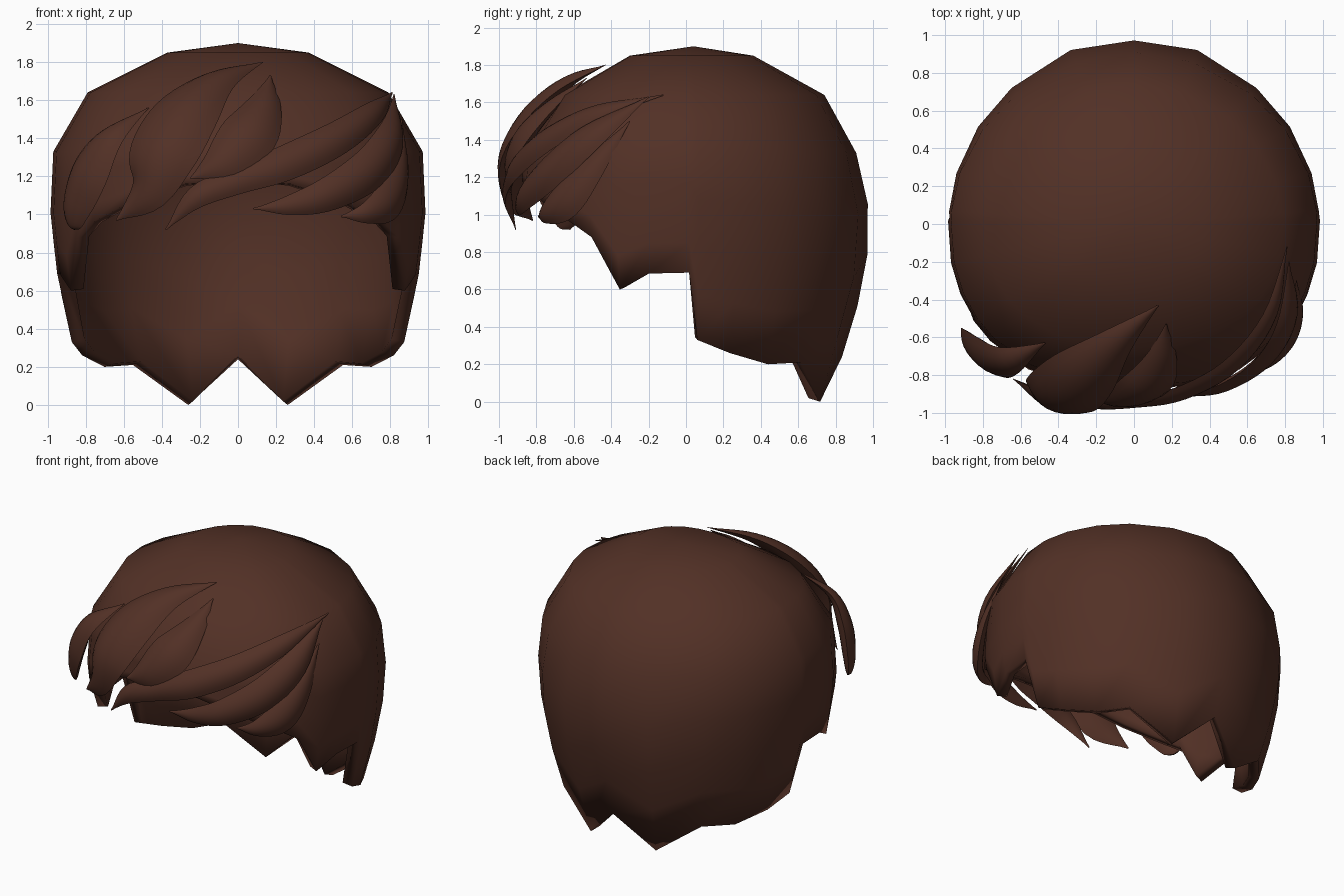
import bpy, bmesh, math
from mathutils import Vector

if "Cube" in bpy.data.objects:
    bpy.data.objects.remove(bpy.data.objects["Cube"])

brown = bpy.data.materials.new("dark brown hair")
brown.diffuse_color = (0.085, 0.030, 0.019, 1)
brown.use_nodes = True
brown.node_tree.nodes["Principled BSDF"].inputs["Base Color"].default_value = brown.diffuse_color


def finish(bm, name, angle):
    me = bpy.data.meshes.new(name)
    bm.to_mesh(me)
    bm.free()
    me.materials.append(brown)
    ob = bpy.data.objects.new(name, me)
    bpy.context.collection.objects.link(ob)
    bpy.context.view_layer.objects.active = ob
    ob.select_set(True)
    bpy.ops.object.shade_smooth_by_angle(angle=math.radians(angle))
    ob.select_set(False)
    return ob


# Head envelope: z, half width, back depth, front depth
LEVELS = [(1.85, .37, .36, .30), (1.64, .79, .74, .66), (1.33, .97, .91, .86),
          (1.0, .985, .985, .90), (.65, .945, .96, .88), (.33, .875, .86, .80),
          (0, .78, .765, .70)]


def envelope(phi, z):
    for hi, lo in zip(LEVELS, LEVELS[1:]):
        if z >= lo[0]:
            break
    t = (hi[0] - z) / (hi[0] - lo[0])
    a, back, front = [h + (l - h) * t for h, l in zip(hi[1:], lo[1:])]
    s, c = math.sin(phi), math.cos(phi)
    b, n = (back, 1.95) if c > 0 else (front, 2.25)
    r = (abs(s / a) ** n + abs(c / b) ** n) ** (-1 / n)
    return (r * s, r * c, z)


# Cap: columns around the head (degrees from the back) with the hairline height
half = [(0, .24), (20, 0), (42, .21), (58, .20), (74, .26), (86, .33), (89, .69),
        (102, .685), (112, .60), (121, .88), (129, .96), (144, 1.07), (162, 1.16)]
cols = half + [(180, 1.18)] + [(360 - p, z) for p, z in half[:0:-1]]
bm = bmesh.new()
pole = bm.verts.new((0, .04, 1.9))
grid = []
for deg, low in cols:
    zs = [1.85, 1.64, 1.33] + [1.33 + (low - 1.33) * k / 4 for k in range(1, 5)]
    grid.append([bm.verts.new(envelope(math.radians(deg), z)) for z in zs])
for i, col in enumerate(grid):
    nxt = grid[(i + 1) % len(grid)]
    bm.faces.new((pole, nxt[0], col[0]))
    for k in range(len(col) - 1):
        bm.faces.new((col[k], nxt[k], nxt[k + 1], col[k + 1]))
cap = finish(bm, "hair_cap", 50)
shell = cap.modifiers.new("thickness", "SOLIDIFY")
shell.thickness = .07
shell.offset = -1


# Locks: smooth path of (x, y, z, half width) swept with a lens section
def spline(pts, steps=5):
    p = [Vector(q) for q in pts]
    p = [2 * p[0] - p[1]] + p + [2 * p[-1] - p[-2]]
    out = []
    for a, b, c, d in zip(p, p[1:], p[2:], p[3:]):
        for i in range(steps):
            t = i / steps
            out.append(.5 * (2 * b + (c - a) * t + (2 * a - 5 * b + 4 * c - d) * t * t
                             + (3 * b - a - 3 * c + d) * t ** 3))
    return out + [p[-2]]


def lock(name, pts, thick=.42):
    path = spline(pts)
    bm = bmesh.new()
    rings = []
    for i, q in enumerate(path):
        pos = q.xyz
        tan = (path[min(i + 1, len(path) - 1)].xyz - path[max(i - 1, 0)].xyz).normalized()
        out = pos - Vector((0, 0, .95))
        out = (out - tan * out.dot(tan)).normalized()
        side = tan.cross(out)
        w = max(q.w, .004)
        ring = []
        for k in range(-4, 4):
            u = k / 4                       # front of the lens
            ring.append(pos + side * w * u + out * w * thick * (1 - u * u))
        for k in range(4, -4, -1):
            u = k / 4                       # back of the lens
            ring.append(pos + side * w * u - out * w * .25 * (1 - u * u))
        rings.append([bm.verts.new(v) for v in ring])
    for r, s in zip(rings, rings[1:]):
        for k in range(16):
            j = (k + 1) % 16
            bm.faces.new((r[k], r[j], s[j], s[k]))
    bm.faces.new(rings[0])
    bm.faces.new(rings[-1])
    bmesh.ops.recalc_face_normals(bm, faces=bm.faces)
    finish(bm, name, 50)


lock("fringe_lock_large", [(.13, -.43, 1.80, 0), (-.10, -.63, 1.70, .10), (-.27, -.79, 1.53, .19),
                           (-.39, -.90, 1.32, .20), (-.47, -.91, 1.12, .12), (-.64, -.82, .97, 0)])
lock("fringe_lock_middle", [(.17, -.53, 1.73, 0), (.14, -.71, 1.58, .09), (.06, -.85, 1.42, .15),
                            (-.08, -.92, 1.28, .11), (-.25, -.92, 1.19, 0)])
lock("fringe_lock_long", [(.81, -.12, 1.64, 0), (.72, -.48, 1.54, .06), (.52, -.74, 1.40, .09),
                          (.25, -.89, 1.27, .095), (0, -.94, 1.18, .075), (-.22, -.95, 1.09, .06),
                          (-.38, -.91, .92, 0)])
lock("side_lock_upper", [(.82, -.20, 1.63, 0), (.81, -.50, 1.42, .09), (.69, -.71, 1.24, .11),
                         (.48, -.85, 1.11, .09), (.28, -.89, 1.05, .055), (.08, -.90, 1.03, 0)])
lock("side_lock_lower", [(.86, -.30, 1.50, 0), (.85, -.50, 1.25, .08), (.79, -.64, 1.08, .11),
                         (.68, -.75, 1.01, .06), (.54, -.79, .99, 0)])
lock("left_temple_lock", [(-.47, -.63, 1.56, 0), (-.66, -.72, 1.41, .09), (-.77, -.70, 1.23, .15),
                          (-.84, -.65, 1.06, .13), (-.86, -.63, .95, .07), (-.86, -.62, .92, 0)])
